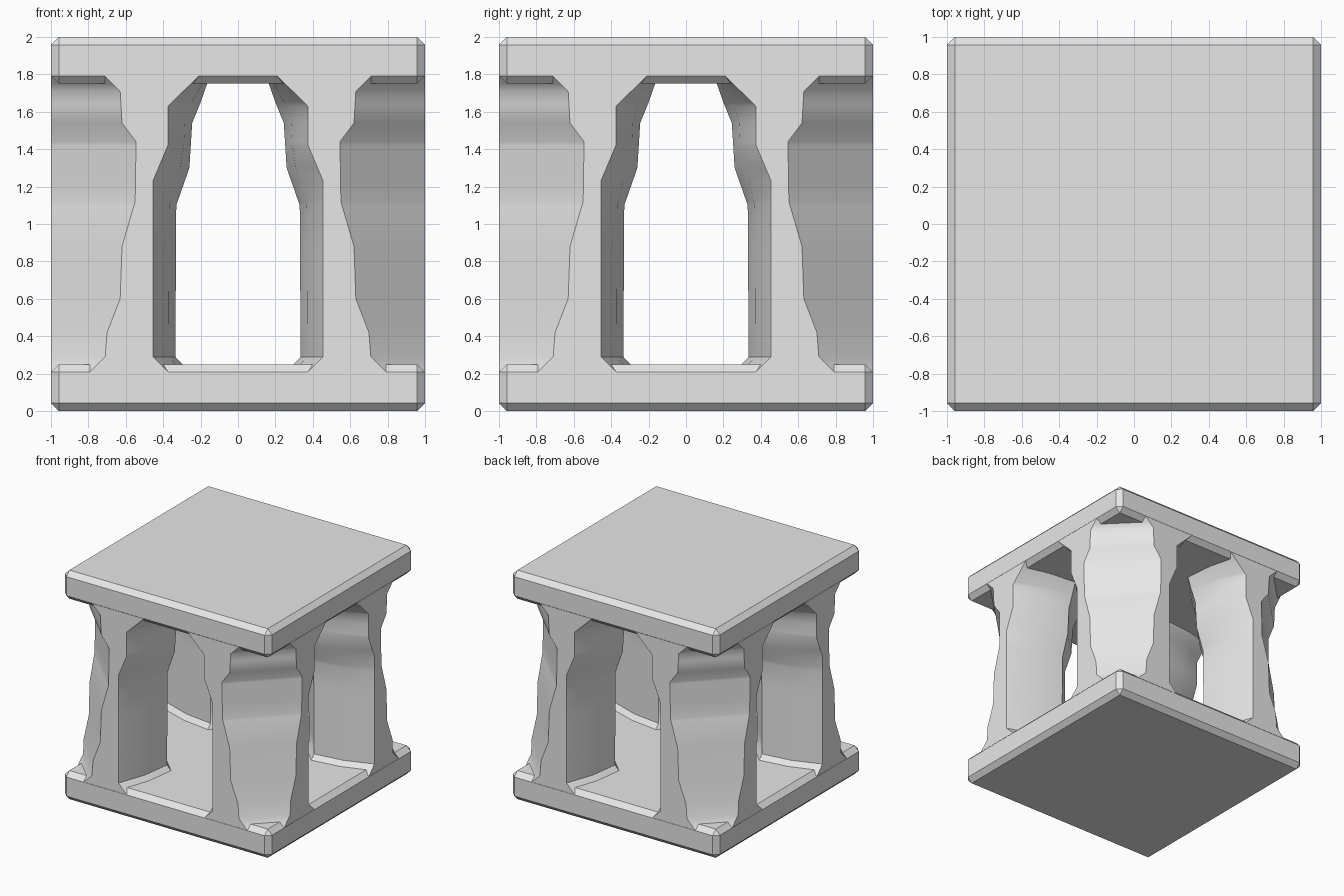
import bpy, bmesh

cube = bpy.data.objects.get("Cube")
if cube:
    bpy.data.objects.remove(cube, do_unlink=True)

stone = bpy.data.materials.new("plain grey stone")
stone.use_nodes = True
GREY = (0.8, 0.8, 0.8, 1)
stone.diffuse_color = GREY
stone.node_tree.nodes["Principled BSDF"].inputs["Base Color"].default_value = GREY


def finish(name, bm, angle):
    bmesh.ops.recalc_face_normals(bm, faces=bm.faces)
    mesh = bpy.data.meshes.new(name)
    bm.to_mesh(mesh)
    bm.free()
    mesh.materials.append(stone)
    obj = bpy.data.objects.new(name, mesh)
    bpy.context.collection.objects.link(obj)
    bpy.ops.object.select_all(action='DESELECT')
    obj.select_set(True)
    bpy.context.view_layer.objects.active = obj
    bpy.ops.object.shade_smooth_by_angle(angle=angle)


def slab(name, z0, z1):
    """Square plate with chamfered edges."""
    bm = bmesh.new()
    bmesh.ops.create_cube(bm, size=1)
    for v in bm.verts:
        v.co = (v.co.x * 2, v.co.y * 2, z0 if v.co.z < 0 else z1)
    bmesh.ops.bevel(bm, geom=bm.edges[:], offset=0.042, segments=1, affect='EDGES')
    finish(name, bm, 0.3)


def sample(profile, z):
    """Width read from a list of (height, width) steps."""
    for (za, a), (zb, b) in zip(profile, profile[1:]):
        if z <= zb:
            return a + (b - a) * max(0, z - za) / (zb - za)
    return profile[-1][1]


# Half-widths of the corner notch, the arch mouth and the arch throat
NOTCH = [(0.21, 0.79), (0.29, 0.71), (0.42, 0.7), (0.6, 0.63), (0.88, 0.62),
         (1.12, 0.55), (1.44, 0.545), (1.54, 0.62), (1.71, 0.63), (1.79, 0.71)]
MOUTH = [(0.21, 0.375), (0.29, 0.455), (1.23, 0.455), (1.42, 0.375),
         (1.63, 0.375), (1.79, 0.21)]
THROAT = [(0.21, 0.26), (0.29, 0.335), (1.1, 0.33), (1.3, 0.26),
          (1.54, 0.245), (1.65, 0.2), (1.75, 0.165), (1.79, 0.15)]


def section(z):
    """Pillar outline, mirrored across the corner diagonal."""
    o, i, n = (sample(p, z) for p in (NOTCH, MOUTH, THROAT))
    half = [(o, 1), (i, 1), (n + 0.3 * (i - n), 0.76), (n, 0.5)]
    return half + [(y, x) for x, y in reversed(half)]


def pillar(name, sx, sy):
    heights = sorted({z for p in (NOTCH, MOUTH, THROAT) for z, _ in p})
    bm = bmesh.new()
    rings = [[bm.verts.new((x * sx, y * sy, z)) for x, y in section(z)]
             for z in heights]
    for low, high in zip(rings, rings[1:]):
        for k in range(len(low)):
            j = (k + 1) % len(low)
            bm.faces.new((low[k], low[j], high[j], high[k]))
    bm.faces.new(rings[0])
    bm.faces.new(rings[-1])
    finish(name, bm, 0.6)


slab("base_slab", 0, 0.25)
slab("top_slab", 1.75, 2)

for side, sx in (("left", 1), ("right", -1)):
    for end, sy in (("front", -1), ("back", 1)):
        pillar(f"{end}_{side}_pillar", sx, sy)
